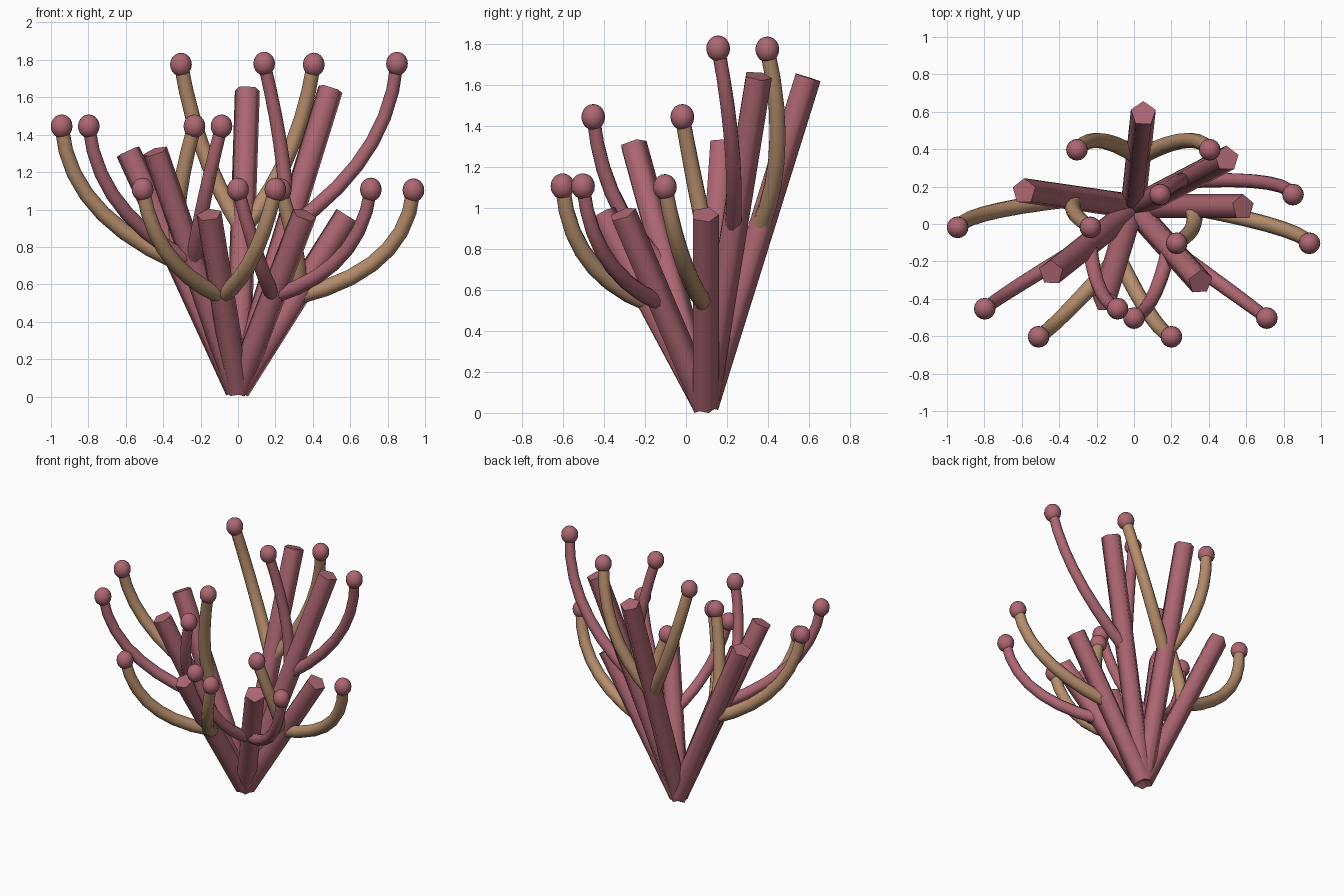
import bpy, bmesh, math
from mathutils import Vector, Matrix

if "Cube" in bpy.data.objects:
    bpy.data.objects.remove(bpy.data.objects["Cube"])


def material(name, rgb):
    m = bpy.data.materials.new(name)
    m.diffuse_color = (*rgb, 1)
    m.use_nodes = True
    m.node_tree.nodes["Principled BSDF"].inputs["Base Color"].default_value = m.diffuse_color
    return m


rose = material("dusty rose", (0.42, 0.135, 0.17))
tan = material("tan", (0.47, 0.27, 0.155))

BASE = Vector((-0.003, 0.09, 0.035))


def finish(name, bm, mat, angle):
    me = bpy.data.meshes.new(name)
    bm.to_mesh(me)
    bm.free()
    me.materials.append(mat)
    ob = bpy.data.objects.new(name, me)
    bpy.context.collection.objects.link(ob)
    bpy.ops.object.select_all(action='DESELECT')
    ob.select_set(True)
    bpy.context.view_layer.objects.active = ob
    bpy.ops.object.shade_smooth_by_angle(angle=math.radians(angle))
    return ob


def stalk(name, top):
    """Straight five-sided prism leaning out from the shared base."""
    axis = top - BASE
    turn = Vector((0, 0, 1)).rotation_difference(axis).to_matrix().to_4x4()
    bm = bmesh.new()
    bmesh.ops.create_cone(bm, cap_ends=True, segments=5, radius1=0.07, radius2=0.07,
                          depth=axis.length,
                          matrix=Matrix.Translation((BASE + top) / 2) @ turn)
    finish(name, bm, rose, 80)


def branch(name, a, b, c, mat, r0, r1, steps=7, sides=10):
    """Tapered tube swept along a quadratic curve from a to c."""
    bm = bmesh.new()
    rings = []
    for i in range(steps + 1):
        t = i / steps
        p = a * (1 - t) ** 2 + b * 2 * t * (1 - t) + c * t * t
        d = ((b - a) * (1 - t) + (c - b) * t).normalized()
        u = d.cross(Vector((0, 1, 0))).normalized()
        v = d.cross(u)
        r = r0 + (r1 - r0) * t
        rings.append([bm.verts.new(p + r * (u * math.cos(k * math.tau / sides)
                                            + v * math.sin(k * math.tau / sides)))
                      for k in range(sides)])
    for lo, hi in zip(rings, rings[1:]):
        for k in range(sides):
            n = (k + 1) % sides
            bm.faces.new((lo[k], lo[n], hi[n], hi[k]))
    bm.faces.new(rings[0])
    bm.faces.new(rings[-1])
    bmesh.ops.recalc_face_normals(bm, faces=bm.faces[:])
    finish(name, bm, mat, 50)


def bulb(name, centre):
    """Round tip, slightly taller than wide."""
    bm = bmesh.new()
    bmesh.ops.create_uvsphere(bm, u_segments=16, v_segments=10, radius=0.058,
                              matrix=Matrix.Translation(centre) @ Matrix.Diagonal((1, 1, 1.09, 1)))
    finish(name, bm, rose, 60)


# stalk top centres and the colour of each stalk's pair of branches
stalks = [
    ((0.05, 0.59, 1.64), tan), ((0.495, 0.35, 1.645), rose),
    ((-0.588, 0.175, 1.31), tan), ((-0.443, -0.26, 1.31), rose),
    ((-0.155, -0.41, 0.972), tan), ((0.355, -0.31, 0.972), rose),
    ((0.583, 0.09, 0.968), tan),
]

for i, (top, mat) in enumerate(stalks, 1):
    top = Vector(top)
    stalk(f"stalk_{i}", top)
    start = BASE + (top - BASE) * 0.535
    for side, label in ((-1, "left"), (1, "right")):
        end = top + Vector((side * 0.355, -0.193, 0.135))
        bend = BASE + (top - BASE) * 1.08 + Vector((side * 0.27, -0.115, 0))
        bend.z = start.z + 0.72 * (end.z - start.z) - 0.27
        r0, r1 = (0.045, 0.038) if mat is tan else (0.041, 0.034)
        branch(f"branch_{i}_{label}", start, bend, end, mat, r0, r1)
        bulb(f"bulb_{i}_{label}", end)
